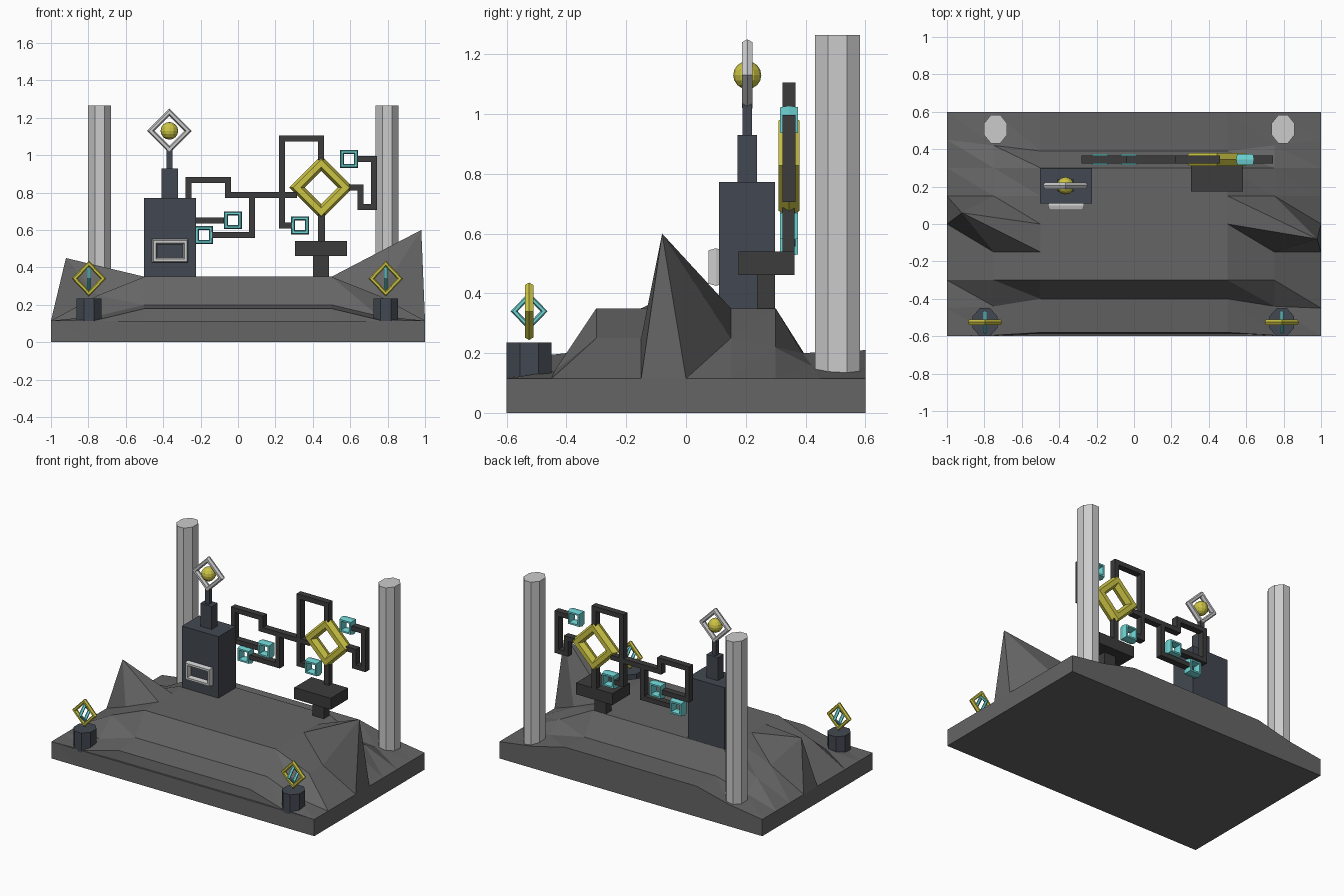
import bpy, bmesh
from math import sin, cos, pi, radians

if "Cube" in bpy.data.objects:
    bpy.data.objects.remove(bpy.data.objects["Cube"])


def mat(name, rgb):
    m = bpy.data.materials.new(name)
    m.diffuse_color = (*rgb, 1)
    m.use_nodes = True
    m.node_tree.nodes["Principled BSDF"].inputs["Base Color"].default_value = m.diffuse_color
    return m


ROCK = mat("rock", (0.13, 0.13, 0.13))
STEEL = mat("steel", (0.055, 0.064, 0.082))
PIPE = mat("pipe", (0.045, 0.045, 0.045))
YELLOW = mat("yellow", (0.60, 0.55, 0.06))
TEAL = mat("teal", (0.16, 0.66, 0.66))


def finish(bm, name, m=None):
    bmesh.ops.recalc_face_normals(bm, faces=bm.faces[:])
    me = bpy.data.meshes.new(name)
    bm.to_mesh(me)
    bm.free()
    ob = bpy.data.objects.new(name, me)
    bpy.context.collection.objects.link(ob)
    if m:
        me.materials.append(m)
    return ob


def add_box(bm, lo, hi):
    vs = bmesh.ops.create_cube(bm, size=1)["verts"]
    for v in vs:
        v.co = [(a + b) / 2 + c * (b - a) for a, b, c in zip(lo, hi, v.co)]


def box(name, lo, hi, m=None):
    bm = bmesh.new()
    add_box(bm, lo, hi)
    return finish(bm, name, m)


def octagon(name, x, y, rx, ry, z0, z1, m=None):
    bm = bmesh.new()
    k = 1 / cos(pi / 8)
    rings = [[bm.verts.new((x + rx * k * cos(pi / 8 + i * pi / 4),
                            y + ry * k * sin(pi / 8 + i * pi / 4), z)) for i in range(8)]
             for z in (z0, z1)]
    for r in rings:
        bm.faces.new(r)
    for i in range(8):
        j = (i + 1) % 8
        bm.faces.new((rings[0][i], rings[0][j], rings[1][j], rings[1][i]))
    return finish(bm, name, m)


def frame(name, c, w, h, b, d, m=None, square=False, side=False):
    """Four-sided ring with hexagonal bars: half sizes w, h, bar radius b, half depth d."""
    corners = [(1, 1), (-1, 1), (-1, -1), (1, -1)] if square else [(1, 0), (0, 1), (-1, 0), (0, -1)]
    bm = bmesh.new()
    rings = []
    for sx, sz in corners:
        ring = []
        for k in range(6):
            a = k * pi / 3
            u, v = sx * (w - b + b * cos(a)), sz * (h - b + b * cos(a))
            t = d * sin(a) / sin(pi / 3)
            off = (t, u, v) if side else (u, t, v)
            ring.append(bm.verts.new([p + q for p, q in zip(c, off)]))
        rings.append(ring)
    for i in range(4):
        p, q = rings[i], rings[(i + 1) % 4]
        for k in range(6):
            n = (k + 1) % 6
            bm.faces.new((p[k], p[n], q[n], q[k]))
    return finish(bm, name, m)


def pipe(name, pts, y=0.345, t=0.016, d=0.022):
    bm = bmesh.new()
    for (x0, z0), (x1, z1) in zip(pts, pts[1:]):
        add_box(bm, (min(x0, x1) - t, y - d, min(z0, z1) - t),
                (max(x0, x1) + t, y + d, max(z0, z1) + t))
    return finish(bm, name, PIPE)


# Rocky base: coarse height grid with plateau, shoulders and two peaks
E = 0.115
cols = [-1, -0.75, -0.5, 0.5, 0.75, 1]
# per row: edge y, shoulder y, middle y, shoulder z, middle z
rows = [(-0.6, -0.595, -0.58, 0.12, 0.18), (-0.45, -0.44, -0.4, 0.14, 0.2),
        (-0.3, -0.3, -0.3, 0.25, 0.35), (-0.15, -0.15, -0.15, 0.25, 0.35),
        (0, 0, 0, 0.25, 0.35), (0.15, 0.15, 0.15, 0.25, 0.35),
        (0.3, 0.3, 0.3, 0.22, 0.35), (0.45, 0.42, 0.39, 0.16, 0.2),
        (0.6, 0.6, 0.6, 0.15, 0.21)]
bm = bmesh.new()
grid = []
for ye, ys, ym, zs, zm in rows:
    grid.append([bm.verts.new((x, y, z)) for x, y, z in
                 zip(cols, (ye, ys, ym, ym, ys, ye), (E, zs, zm, zm, zs, E))])
grid[4][1].co = (-0.92, 0.06, 0.45)
grid[4][4].co = (0.98, -0.08, 0.60)
for j in range(8):
    for i in range(5):
        a, b, c, d = grid[j][i], grid[j][i + 1], grid[j + 1][i + 1], grid[j + 1][i]
        bm.faces.new((a, b, d))
        bm.faces.new((b, c, d))
rim = (grid[0] + [r[5] for r in grid[1:]] + grid[8][4::-1] + [r[0] for r in grid[7:0:-1]])
low = [bm.verts.new((v.co.x, -0.6 if v in grid[0] else v.co.y, 0)) for v in rim]
for i in range(len(rim)):
    j = (i + 1) % len(rim)
    bm.faces.new((rim[i], low[i], low[j], rim[j]))
bm.faces.new(low)
finish(bm, "rock_base", ROCK)
# Straight plinth under the front of the rock
box("plinth", (-1, -0.6, 0), (1, 0.6, E - 0.001), ROCK)

# Rear columns
for side, x in (("left", -0.74), ("right", 0.797)):
    octagon(side + "_column", x, 0.507, 0.061, 0.076, 0.11, 1.265)

# Front pedestals with crossed diamond frames
for side, x in (("left", -0.797), ("right", 0.79)):
    octagon(side + "_pedestal", x, -0.525, 0.066, 0.075, 0.1, 0.235, STEEL)
    frame(side + "_outer_diamond", (x, -0.525, 0.34), 0.092, 0.096, 0.016, 0.014, YELLOW)
    frame(side + "_inner_diamond", (x, -0.525, 0.34), 0.062, 0.064, 0.012, 0.010, TEAL, side=True)

# Machine cabinet with mast, diamond and ball
box("cabinet", (-0.503, 0.11, 0.33), (-0.225, 0.298, 0.772), STEEL)
box("mast_block", (-0.408, 0.173, 0.77), (-0.322, 0.237, 0.93), STEEL)
box("mast_stem", (-0.383, 0.189, 0.93), (-0.351, 0.221, 1.04), STEEL)
frame("mast_diamond", (-0.367, 0.205, 1.13), 0.12, 0.12, 0.02, 0.018)
frame("cabinet_panel_frame", (-0.363, 0.1, 0.488), 0.097, 0.063, 0.014, 0.024, square=True)
bm = bmesh.new()
bmesh.ops.create_uvsphere(bm, u_segments=12, v_segments=8, radius=0.047)
bmesh.ops.translate(bm, verts=bm.verts[:], vec=(-0.367, 0.205, 1.13))
finish(bm, "mast_ball", YELLOW)

# Large diamond and its stand
box("stand_foot", (0.400, 0.237, 0.33), (0.487, 0.297, 0.47), PIPE)
box("stand_block", (0.305, 0.175, 0.462), (0.583, 0.363, 0.54), PIPE)
box("stand_stem", (0.428, 0.323, 0.53), (0.465, 0.363, 0.69), PIPE)
frame("large_diamond", (0.445, 0.345, 0.827), 0.172, 0.172, 0.042, 0.035, YELLOW)

# Square-cornered pipework
pipe("left_pipe", [(0.30, 0.788), (-0.053, 0.788), (-0.053, 0.866), (-0.265, 0.866),
                   (-0.265, 0.652), (-0.09, 0.652)])
pipe("left_branch_pipe", [(0.075, 0.788), (0.075, 0.573), (-0.13, 0.573)])
pipe("upper_pipe", [(0.445, 0.99), (0.445, 1.09), (0.235, 1.09), (0.235, 0.625), (0.28, 0.625)])
pipe("right_pipe", [(0.61, 0.827), (0.655, 0.827), (0.655, 0.722), (0.727, 0.722),
                    (0.727, 0.98), (0.65, 0.98)])

# Teal square end frames
for n, (x, z) in enumerate([(-0.182, 0.573), (-0.027, 0.652), (0.332, 0.625), (0.594, 0.98)], 1):
    frame(f"end_frame_{n}", (x, 0.345, z), 0.048, 0.048, 0.011, 0.03, TEAL, square=True)
